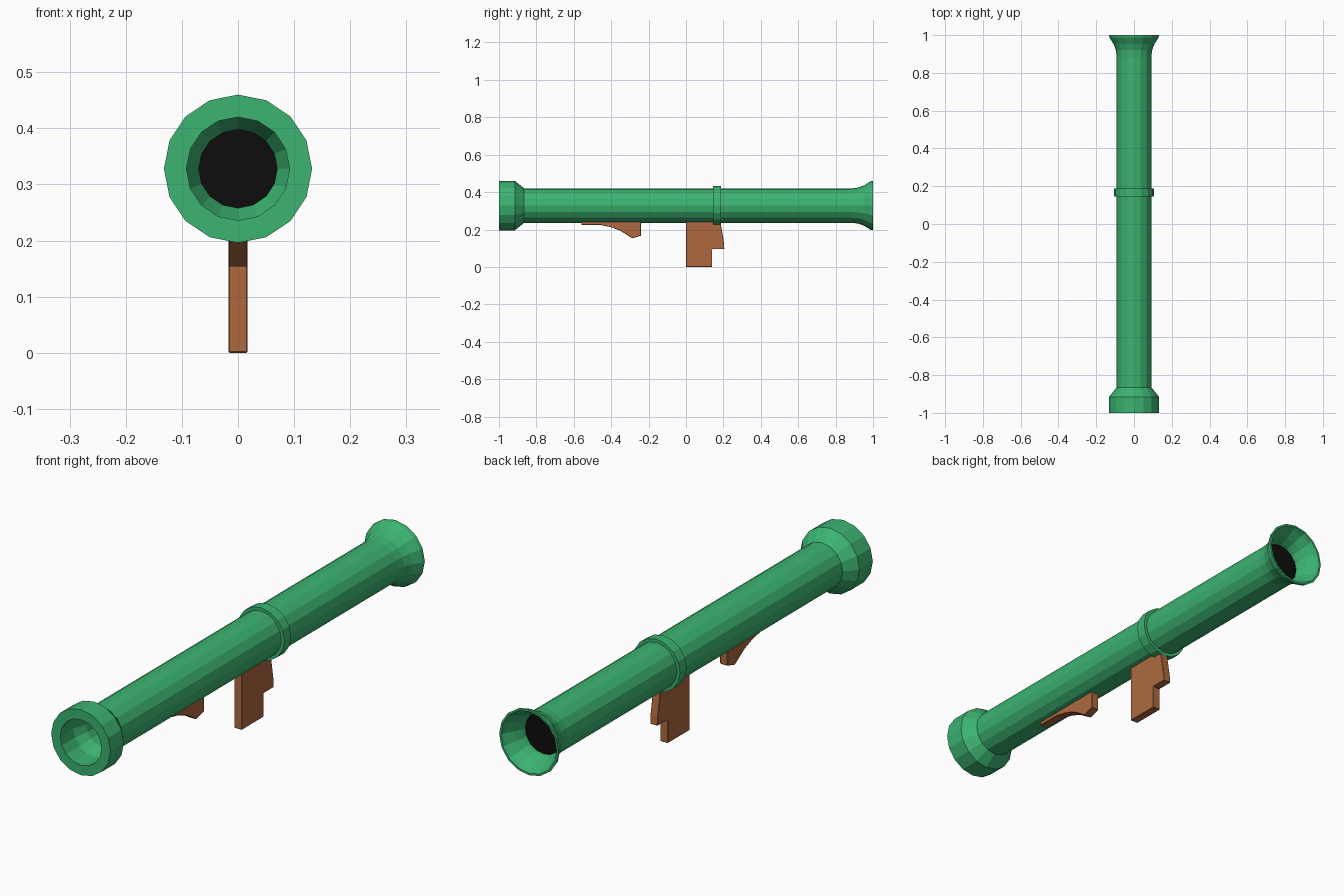
import bpy, bmesh, math

if "Cube" in bpy.data.objects:
    bpy.data.objects.remove(bpy.data.objects["Cube"])

AXIS_Z = 0.328   # height of the tube axis
SIDES = 16


def material(name, rgb):
    m = bpy.data.materials.new(name)
    m.diffuse_color = (*rgb, 1)
    m.use_nodes = True
    m.node_tree.nodes["Principled BSDF"].inputs["Base Color"].default_value = m.diffuse_color
    return m


GREEN = material("green", (0.045, 0.451, 0.165))
BROWN = material("brown", (0.42, 0.141, 0.05))
BLACK = material("black", (0.004, 0.004, 0.004))


def finish(name, bm, mat):
    bmesh.ops.recalc_face_normals(bm, faces=bm.faces)
    me = bpy.data.meshes.new(name)
    bm.to_mesh(me)
    bm.free()
    me.materials.append(mat)
    ob = bpy.data.objects.new(name, me)
    bpy.context.collection.objects.link(ob)
    return ob


def lathe(name, profile, mat, sides=SIDES):
    """Spin a closed (y, radius) profile around the tube axis."""
    bm = bmesh.new()
    rings = []
    for y, r in profile:
        angles = [2 * math.pi * i / sides for i in range(sides)]
        rings.append([bm.verts.new((r * math.sin(a), y, AXIS_Z + r * math.cos(a)))
                      for a in angles])
    for k, a in enumerate(rings):
        b = rings[(k + 1) % len(rings)]
        for i in range(sides):
            j = (i + 1) % sides
            bm.faces.new((a[i], a[j], b[j], b[i]))
    return finish(name, bm, mat)


def plate(name, outline, half_width, mat):
    """Extrude a (y, z) outline across x, with slightly softened edges."""
    bm = bmesh.new()
    face = bm.faces.new([bm.verts.new((-half_width, y, z)) for y, z in outline])
    ext = bmesh.ops.extrude_face_region(bm, geom=[face])
    verts = [g for g in ext["geom"] if isinstance(g, bmesh.types.BMVert)]
    bmesh.ops.translate(bm, verts=verts, vec=(2 * half_width, 0, 0))
    ob = finish(name, bm, mat)
    bev = ob.modifiers.new("soft_edges", "BEVEL")
    bev.width = 0.002
    bev.segments = 1
    return ob


# Hollow tube: collared front end, flared rear end
lathe("tube", [
    (-1.0, 0.132), (-0.915, 0.132), (-0.865, 0.092), (0.885, 0.092),
    (0.92, 0.096), (0.952, 0.108), (0.987, 0.130), (1.0, 0.132),
    (1.0, 0.124), (0.985, 0.118), (0.95, 0.097), (0.92, 0.086), (0.9, 0.082),
    (0.9, 0.07), (-0.865, 0.07), (-0.915, 0.092), (-1.0, 0.092)], GREEN)

# Raised band around the middle
lathe("band", [(0.145, 0.105), (0.188, 0.105), (0.188, 0.085), (0.145, 0.085)], GREEN)

# Dark bore plug
bm = bmesh.new()
bmesh.ops.create_circle(bm, cap_ends=True, segments=32, radius=0.083)
for v in bm.verts:
    v.co = (v.co.x, 0.905, AXIS_Z + v.co.y)
finish("bore", bm, BLACK)

# Stepped hand grip
plate("grip", [(0.0, 0.0), (0.14, 0.0), (0.14, 0.095), (0.205, 0.095),
               (0.203, 0.13), (0.183, 0.25), (0.0, 0.25)], 0.017, BROWN)

# Curved shoulder rest
plate("shoulder_rest", [(-0.56, 0.225), (-0.46, 0.225), (-0.40, 0.212),
                        (-0.35, 0.193), (-0.288, 0.153), (-0.24, 0.167),
                        (-0.24, 0.25), (-0.56, 0.25)], 0.017, BROWN)
